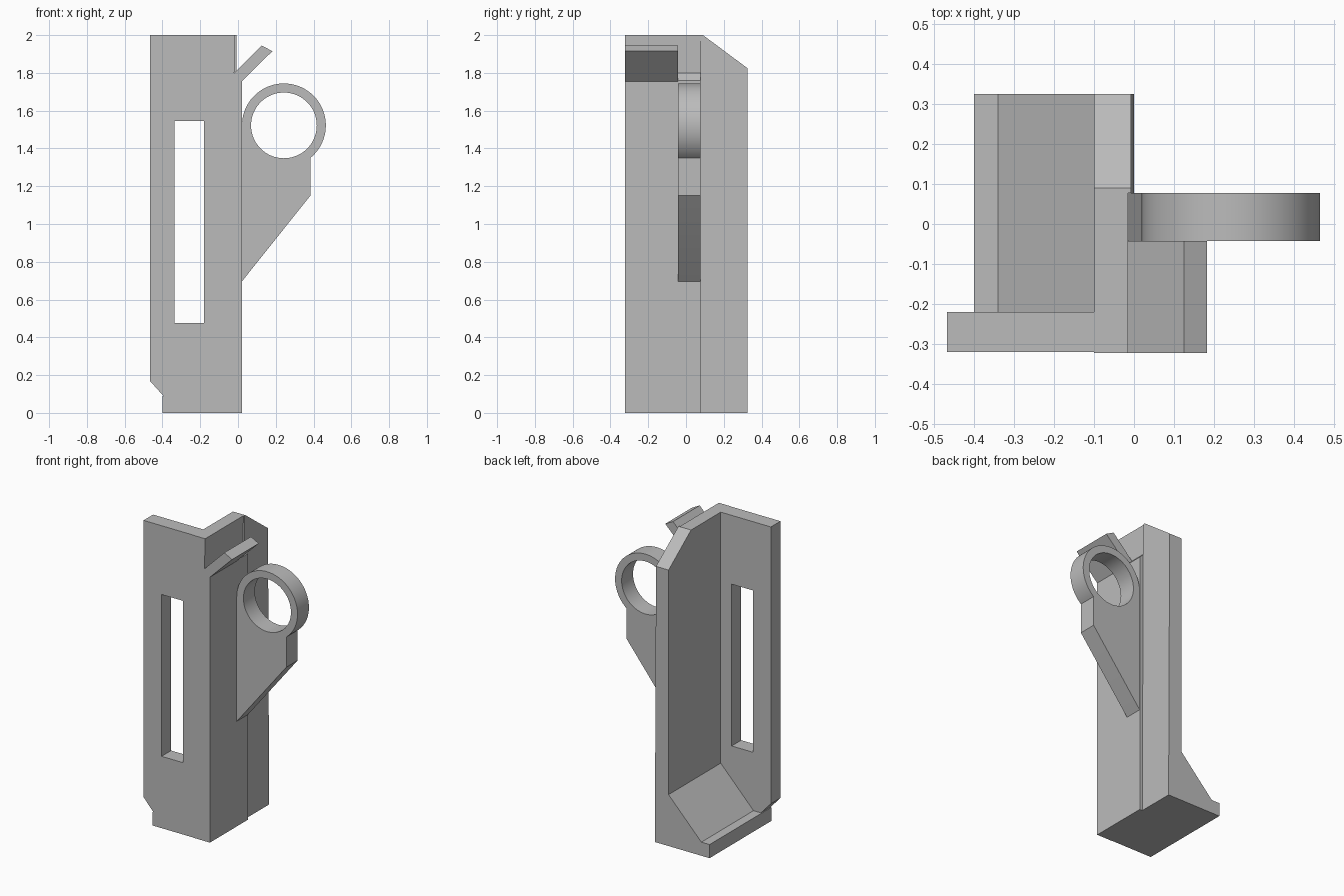
import bpy
from math import sin, cos, radians, pi, acos

cube = bpy.data.objects.get("Cube")
if cube:
    bpy.data.objects.remove(cube, do_unlink=True)

# Single grey material
grey = bpy.data.materials.new("plain_grey")
grey.use_nodes = True
colour = (0.5, 0.5, 0.5, 1)
grey.diffuse_color = colour
grey.node_tree.nodes["Principled BSDF"].inputs["Base Color"].default_value = colour

# Local profile axes: "xz" profiles run along y, "yz" profiles run along x
TURN = {"xz": (pi / 2, 0, 0), "yz": (pi / 2, 0, pi / 2)}


def extruded(name, plane, start, end, outline, holes=(), smooth=False):
    """Fill a flat outline with optional holes and extrude it from start to end."""
    curve = bpy.data.curves.new(name, "CURVE")
    curve.dimensions = "2D"
    curve.fill_mode = "BOTH"
    curve.extrude = (end - start) / 2
    for points in (outline, *holes):
        spline = curve.splines.new("POLY")
        spline.points.add(len(points) - 1)
        for point, (u, v) in zip(spline.points, points):
            point.co = (u, v, 0, 1)
        spline.use_cyclic_u = True
    obj = bpy.data.objects.new(name, curve)
    bpy.context.collection.objects.link(obj)
    mid = (start + end) / 2
    obj.rotation_euler = TURN[plane]
    obj.location = (0, mid, 0) if plane == "xz" else (mid, 0, 0)
    bpy.ops.object.select_all(action="DESELECT")
    obj.select_set(True)
    bpy.context.view_layer.objects.active = obj
    bpy.ops.object.convert(target="MESH")
    obj = bpy.context.object
    obj.data.materials.clear()
    obj.data.materials.append(grey)
    # Weld the caps to the walls so the solid is closed
    bpy.ops.object.mode_set(mode="EDIT")
    bpy.ops.mesh.select_all(action="SELECT")
    bpy.ops.mesh.remove_doubles(threshold=0.0001)
    bpy.ops.mesh.normals_make_consistent(inside=False)
    bpy.ops.object.mode_set(mode="OBJECT")
    if smooth:
        bpy.ops.object.shade_smooth_by_angle(angle=radians(30))
    else:
        bpy.ops.object.shade_flat()
    return obj


def arc(cx, cz, radius, a0, a1, steps):
    return [(cx + radius * cos(a0 + (a1 - a0) * i / steps),
             cz + radius * sin(a0 + (a1 - a0) * i / steps)) for i in range(steps + 1)]


def rect(u0, v0, u1, v1):
    return [(u0, v0), (u1, v0), (u1, v1), (u0, v1)]


# Front plate with a long slot and a clipped lower corner
extruded("front_plate", "xz", -0.32, -0.22,
         [(-0.4, 0), (-0.1, 0), (-0.1, 2), (-0.467, 2), (-0.467, 0.17), (-0.395, 0.09), (-0.4, 0.09)],
         [rect(-0.335, 0.475, -0.18, 1.545)])

# Side wall: thicker front half stepped back above the lip, rear half with sloped top
extruded("side_wall_front", "xz", -0.322, 0.078,
         [(-0.1, 0), (0.02, 0), (0.02, 1.76), (-0.02, 1.8), (-0.015, 2), (-0.1, 2)])
rear = extruded("side_wall_rear", "yz", -0.1, 0,
                [(0.078, 0), (0.325, 0), (0.325, 1.825), (0.09, 2), (0.078, 2)])
# Slight inward lean of the outer rear face
for v in rear.data.vertices:
    if v.co.z > 0 and v.co.y > 1:
        v.co.z -= 0.008

# Sloped foot filling the inner corner
extruded("foot_ramp", "xz", -0.22, 0.325,
         [(-0.4, 0), (-0.1, 0), (-0.1, 0.34), (-0.34, 0.09), (-0.4, 0.09)])

# Angled lip near the top
extruded("angled_lip", "xz", -0.322, -0.043,
         [(-0.02, 1.8), (-0.02, 1.76), (0.02, 1.755), (0.182, 1.915), (0.125, 1.945)])

# Ring bracket: sloped web merging into a round eye
cx, cz, outer, inner = 0.243, 1.522, 0.222, 0.174
web_x = 0.383
join = -acos((web_x - cx) / outer)
extruded("ring_bracket", "xz", -0.042, 0.077,
         [(0, 1.522), (0, 0.675), (0.02, 0.695), (web_x, 1.15)] + arc(cx, cz, outer, join, pi, 56),
         [arc(cx, cz, inner, 0, 2 * pi * 63 / 64, 63)], smooth=True)
